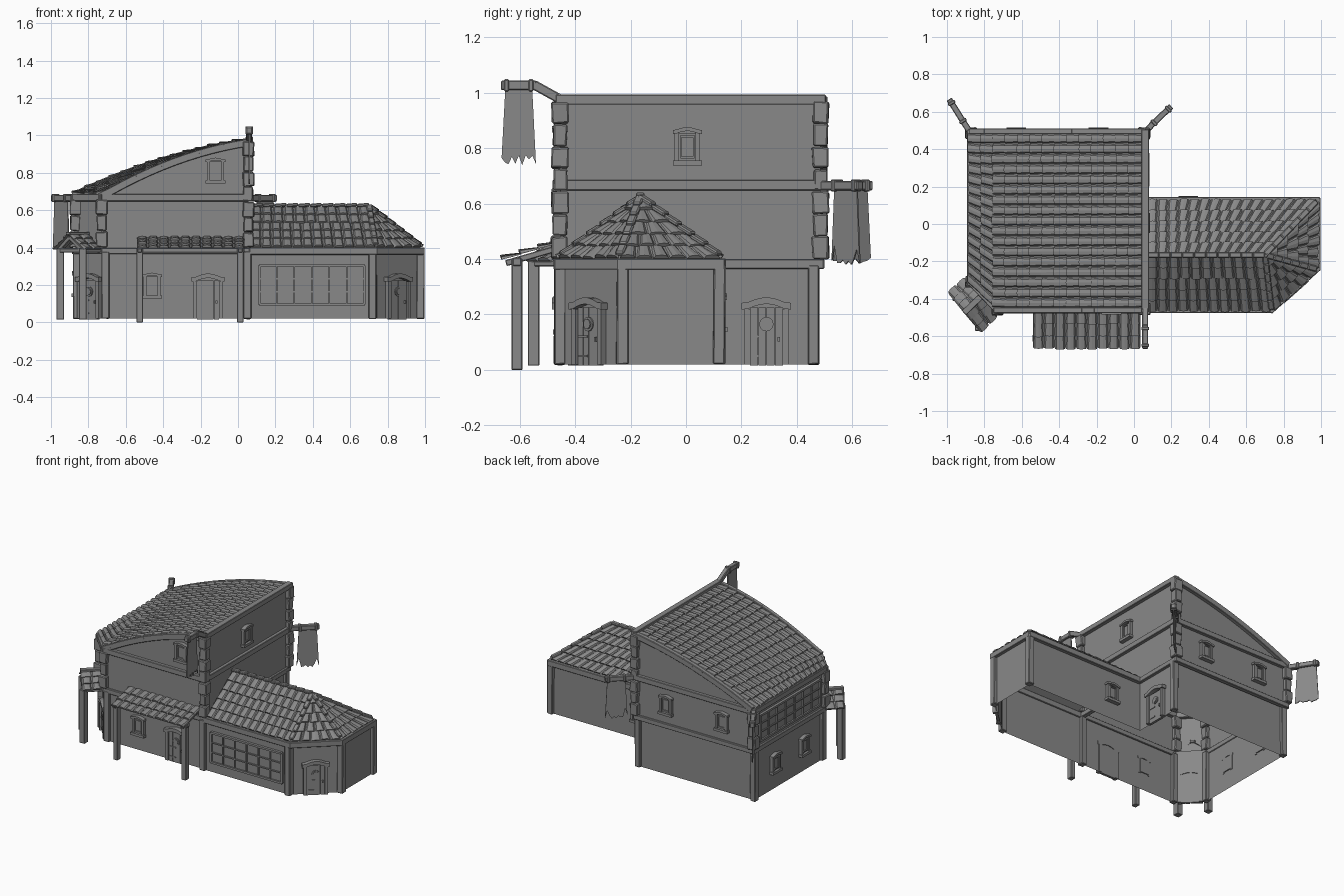
import bpy, bmesh, math, random
from mathutils import Vector as V, Matrix

if "Cube" in bpy.data.objects:
    bpy.data.objects.remove(bpy.data.objects["Cube"])
random.seed(4)
Z = V((0, 0, 1))
GREY = bpy.data.materials.new("dark_grey")
GREY.diffuse_color = (.25, .25, .25, 1)
GREY.use_nodes = True
GREY.node_tree.nodes["Principled BSDF"].inputs["Base Color"].default_value = GREY.diffuse_color

def part(name, bm, bevel=0.0):
    bmesh.ops.recalc_face_normals(bm, faces=bm.faces)
    me = bpy.data.meshes.new(name)
    bm.to_mesh(me); bm.free()
    me.materials.append(GREY)
    ob = bpy.data.objects.new(name, me)
    bpy.context.collection.objects.link(ob)
    if bevel:
        m = ob.modifiers.new("bevel", 'BEVEL'); m.width = bevel; m.segments = 1

def box(bm, c, s, M=Matrix(), jit=0.0):
    r = bmesh.ops.create_cube(bm, size=1)
    for v in r['verts']:
        v.co = M @ V([c[i] + v.co[i] * s[i] + random.uniform(-jit, jit) for i in range(3)])

def bar(bm, p, q, w, h, ext=0.0):
    p, q = V(p), V(q)
    d = (q - p).normalized()
    side = d.cross(Z) if abs(d.z) < 0.95 else V((1, 0, 0))
    side.normalize()
    M = Matrix((side, d, side.cross(d))).transposed().to_4x4()
    M.translation = (p + q) / 2
    box(bm, (0, 0, 0), (w, (q - p).length + 2 * ext, h), M)

def path_bars(bm, pts, w, h, ext=0.0):
    for a, b in zip(pts, pts[1:]):
        bar(bm, a, b, w, h, ext)

def wall(bm, pts, z0, z1):
    for a, b in zip(pts, pts[1:]):
        bm.faces.new([bm.verts.new(c) for c in
                      ((*a, z0), (*b, z0), (*b, z1), (*a, z1))])

def prism(bm, prof, y0, y1, M=Matrix()):
    a = [bm.verts.new(M @ V((x, y0, z))) for x, z in prof]
    b = [bm.verts.new(M @ V((x, y1, z))) for x, z in prof]
    bm.faces.new(a); bm.faces.new(b[::-1])
    for i in range(len(a)):
        j = (i + 1) % len(a)
        bm.faces.new((a[i], a[j], b[j], b[i]))

SEC = ((0, 0), (.14, .6), (.5, .8), (.86, .6), (1, 0))
def tiles(name, L, R, w=0.056, th=0.018):
    """Rows of arched tiles between a left and a right rail, listed from top to eave."""
    bm = bmesh.new()
    for i in range(len(L) - 1):
        a, b, c, d = V(L[i]), V(R[i]), V(L[i + 1]), V(R[i + 1])
        bm.faces.new([bm.verts.new(p) for p in ((a, b, d, c) if (a - b).length > 1e-4 else (a, d, c))])
        n = max(1, round(((a - b).length + (c - d).length) / 2 / w))
        nor = (d - c).cross((a + b) / 2 - (c + d) / 2).normalized()
        if nor.z < 0: nor = -nor
        for k in range(n):
            over, lift = random.uniform(.0, .10), random.uniform(.85, 1.2)
            rings = []
            for t, g, h in ((0, .09, .4), (1 + over, .03, 1.0)):
                ring = []
                for u, e in SEC:
                    s = (k + g + u * (1 - 2 * g)) / n
                    p = a.lerp(b, s).lerp(c.lerp(d, s), t)
                    ring.append(bm.verts.new(p + nor * th * h * lift * (.25 + e)))
                rings.append(ring)
            r, q = rings
            for j in range(4):
                bm.faces.new((r[j], r[j + 1], q[j + 1], q[j]))
            bm.faces.new(q)
            bm.faces.new((r[4], r[0], q[0], q[4]))
    part(name, bm)

def rail(p, q, n):
    return [V(p).lerp(V(q), i / n) for i in range(n + 1)]

def place(pos, yaw):
    return Matrix.Translation(pos) @ Matrix.Rotation(math.radians(yaw), 4, 'Z')

def arch(w, z, rise, t):
    xs = [w * (i / 8 - .5) for i in range(9)]
    f = lambda x: z + rise * max(0, math.cos(x / (w * .8) * math.pi))
    return [(x, f(x)) for x in xs] + [(x, f(x) + t) for x in xs[::-1]]

# Small framed window
def window(name, pos, yaw):
    bm = bmesh.new(); M = place(pos, yaw)
    box(bm, (0, 0, 0), (.07, .02, .10), M)
    for s in (-1, 1):
        box(bm, (s * .038, -.006, 0), (.016, .026, .115), M)
        box(bm, (s * .024, -.009, 0), (.006, .016, .08), M)
        box(bm, (0, -.009, s * .038), (.05, .016, .007), M)
    box(bm, (0, -.012, -.059), (.105, .03, .018), M)
    prism(bm, arch(.105, .047, .010, .014), -.025, .007, M)
    part(name, bm)

# Door with arched lintel and round window
def door(name, pos, yaw):
    bm = bmesh.new(); M = place(pos, yaw)
    for i in range(4):
        box(bm, (-.045 + i * .03, -.001, .1), (.0285, .018, .21), M)
    for s in (-1, 1):
        box(bm, (s * .069, -.006, .1), (.022, .034, .2), M)
    prism(bm, arch(.178, .198, .02, .024), -.03, .008, M)
    for r, y in ((.026, -.010), (.018, -.015)):
        bmesh.ops.create_cone(bm, cap_ends=True, segments=12, radius1=r, radius2=r, depth=.012,
            matrix=M @ Matrix.Translation((0, y, .145)) @ Matrix.Rotation(math.pi / 2, 4, 'X'))
    box(bm, (.045, -.014, .09), (.009, .014, .016), M)
    for z in (.03, .1):
        box(bm, (-.03, -.011, z), (.05, .006, .008), M)
    part(name, bm)

# Large latticed window
def lattice(name, pos, yaw, w, h, nx, nz):
    bm = bmesh.new(); M = place(pos, yaw)
    box(bm, (0, -.002, 0), (w, .006, h), M)
    for i in range(nx + 1):
        e = i in (0, nx)
        box(bm, (w * (i / nx - .5), -.008, 0), (.014 if e else .008, .018 if e else .012, h), M)
    for i in range(nz + 1):
        e = i in (0, nz)
        box(bm, (0, -.007, h * (i / nz - .5)), (w, .018 if e else .012, .014 if e else .008), M)
    part(name, bm)

# Roof curves: the back edge, and the front edge that dips at the cut corner
def zb(x):
    t = (x + .9) / .96
    return .675 + .30 * (1.55 * t - .55 * t * t)
def zf(x):
    t = max(0, (x + .73) / .79)
    return min(zb(x), .68 + .29 * (1.6 * t - .6 * t * t))

# Walls, open at the bottom; the wing opens into the main room
low = [(-.86, -.30), (-.71, -.45), (.05, -.45), (.05, .46), (-.86, .46)]
up = [(-.87, -.31), (-.73, -.455), (.055, -.455), (.055, .485), (-.87, .485)]
wing = [(.05, -.455), (.72, -.455), (.975, -.23), (.975, .12), (.05, .12)]
bm = bmesh.new(); wall(bm, [(.05, .12)] + low[3:] + low[:3], .02, .4); part("ground_floor_walls", bm)
bm = bmesh.new(); wall(bm, up + up[:1], .39, .68)
wall(bm, up[2:4], .68, .975)
for f, y, x0 in ((zf, -.455, -.73), (zb, .485, -.87)):
    xs = [x0 + (.055 - x0) * i / 12 for i in range(13)]
    for a, b in zip(xs, xs[1:]):
        bm.faces.new([bm.verts.new(p) for p in ((a, y, .68), (b, y, .68), (b, y, f(b)), (a, y, f(a)))])
part("upper_walls", bm)
bm = bmesh.new(); wall(bm, wing, .02, .4); part("wing_walls", bm)

# Posts at wall corners
bm = bmesh.new()
for x, y in low[:2] + low[3:] + [(.05, -.455)] + wing[1:4]:
    box(bm, (x, y, .2), (.042, .042, .36), jit=.002)
part("corner_posts", bm, .004)

# Stacked corner blocks on the upper floors
bm = bmesh.new()
for (x, y), top in zip(up, (.66, .66, .97, .97, .66)):
    n = round((top - .4) / .085)
    h = (top - .4) / n
    for i in range(n):
        s = .05 if i % 2 else .06
        box(bm, (x, y, .4 + h * (i + .5)), (s, s, h * .95), jit=.004)
part("corner_blocks", bm, .005)

# Horizontal beams and curved rake beams
def ring(pts, z): return [(x, y, z) for x, y in pts]
bm = bmesh.new()
path_bars(bm, ring(up + up[:1], .667), .045, .038, .018)
path_bars(bm, ring(up + up[:1], .382), .03, .034, .012)
path_bars(bm, ring([(.07, -.462), (.735, -.462), (.982, -.24), (.982, .13), (.07, .13)], .382), .03, .04, .01)
for f, y, x0 in ((zf, -.462, -.74), (zb, .495, -.87)):
    xs = [x0 + (.06 - x0) * i / 12 for i in range(13)]
    path_bars(bm, [(x, y, f(x) - .008) for x in xs], .03, .04, .003)
bar(bm, (.06, -.47, .975), (.06, .505, .975), .042, .036)
part("beams", bm, .003)

# Main curved roof
xs = [.04 - .92 * i / 14 for i in range(15)]
L, R = [], []
for x in xs:
    y = -.45 if x > -.745 else -.45 + (-.745 - x) * .95
    L.append((x, y, zf(x))); R.append((x, .485, zb(x)))
tiles("main_roof_tiles", L, R)

# Wing roof with hipped end
Q, P = (.07, -.165, .615), (.70, -.165, .615)
A, B, C, D, E = (.07, -.455, .402), (.735, -.455, .402), (.975, -.24, .402), (.975, .12, .402), (.07, .12, .402)
for name, a, b, c, d in (("front", Q, P, A, B), ("corner", P, P, B, C),
                         ("end", P, P, C, D), ("back", P, Q, D, E)):
    tiles(f"wing_roof_{name}_tiles", rail(a, c, 5), rail(b, d, 5))
bm = bmesh.new()
for a, b in ((Q, P), (P, B), (P, C), (P, D)):
    pts = rail(V(a) + Z * .01, V(b) + Z * .01, 10 if a == Q else 6)
    for p, q in zip(pts, pts[1:]):
        bar(bm, p, V(q) + Z * .006, .032, .018)
part("wing_ridge_caps", bm, .005)

# Front porch
tiles("porch_tiles", rail((-.54, -.46, .455), (-.54, -.66, .395), 3),
      rail((.035, -.46, .455), (.035, -.66, .395), 3))
bm = bmesh.new()
for x in (-.525, .012):
    bar(bm, (x, -.61, 0), (x, -.61, .40), .034, .04)
    bar(bm, (x, -.46, .44), (x, -.65, .385), .025, .022)
bar(bm, (-.54, -.61, .39), (.035, -.61, .39), .03, .03)
part("porch_frame", bm, .003)

# Corner canopy with its small gable pointing out diagonally
ridge = (-.80, -.37, .472), (-.91, -.475, .472)
for name, a, b in (("left", (-.90, -.29, .39), (-.99, -.375, .39)),
                   ("right", (-.735, -.485, .39), (-.825, -.575, .39))):
    tiles(f"canopy_{name}_tiles", rail(ridge[0], a, 3), rail(ridge[1], b, 3), .06)
bm = bmesh.new()
for x, y in ((-.95, -.39), (-.83, -.55)):
    bar(bm, (x, y, .015), (x, y, .395), .042, .042)
    bar(bm, (x, y, .385), (x + .09, y + .09, .385), .026, .024)
    bar(bm, (x, y, .39), (-.893, -.462, .455), .026, .024)
bar(bm, (-.96, -.38, .385), (-.82, -.56, .385), .026, .024)
bar(bm, (ridge[0][0], ridge[0][1], .476), (ridge[1][0], ridge[1][1], .476), .035, .018)
part("canopy_frame", bm, .003)

# Doors and windows
door("front_door", (-.16, -.453, .02), 0)
door("corner_door", (-.787, -.377, .02), -45)
door("wing_door", (.85, -.343, .02), 41.5)
door("side_door", (.053, .29, .02), 90)
for name, pos, yaw in (("front_window", (-.46, -.453, .195), 0), ("gable_window", (-.12, -.458, .81), 0),
                       ("side_window", (.058, .005, .805), 90), ("back_window_a", (-.63, .488, .53), 180),
                       ("back_window_b", (-.19, .488, .53), 180), ("wing_back_window", (.29, .123, .205), 180),
                       ("left_window_a", (-.863, .235, .205), -90), ("left_window_b", (-.863, -.09, .205), -90)):
    window(name, pos, yaw)
lattice("shop_window", (.395, -.458, .2), 0, .56, .21, 6, 3)
lattice("upper_left_window", (-.873, .09, .525), -90, .68, .18, 7, 3)

# Flag poles with torn cloth
def flag(name, pts, drop):
    bm = bmesh.new()
    path_bars(bm, pts, .032, .034, .006)
    a, b = V(pts[-2]), V(pts[-1])
    for t in (.12, .88):
        p = a.lerp(b, t); d = (b - a).normalized() * .009
        bar(bm, p - d, p + d, .042, .044)
    part(name + "_pole", bm, .004)
    bm = bmesh.new(); n = 10
    M = Matrix.Translation(a) @ Matrix.Rotation(math.atan2(b.y - a.y, b.x - a.x), 4, 'Z')
    w = (b - a).length
    bot = [(w * (i / n * 1.06 - .03), -drop + random.uniform(0, .06) * (1 + i % 2) / 1.6) for i in range(n + 1)]
    prism(bm, [(.01, -.01)] + bot + [(w - .01, -.01)], -.003, .003, M)
    part(name + "_cloth", bm)
flag("front_flag", [(.06, -.46, .98), (.06, -.545, 1.027), (.06, -.662, 1.027)], .29)
flag("back_right_flag", [(.06, .49, .665), (.095, .53, .665), (.195, .625, .665)], .29)
flag("back_left_flag", [(-.875, .49, .665), (-.905, .535, .665), (-.985, .662, .665)], .29)
